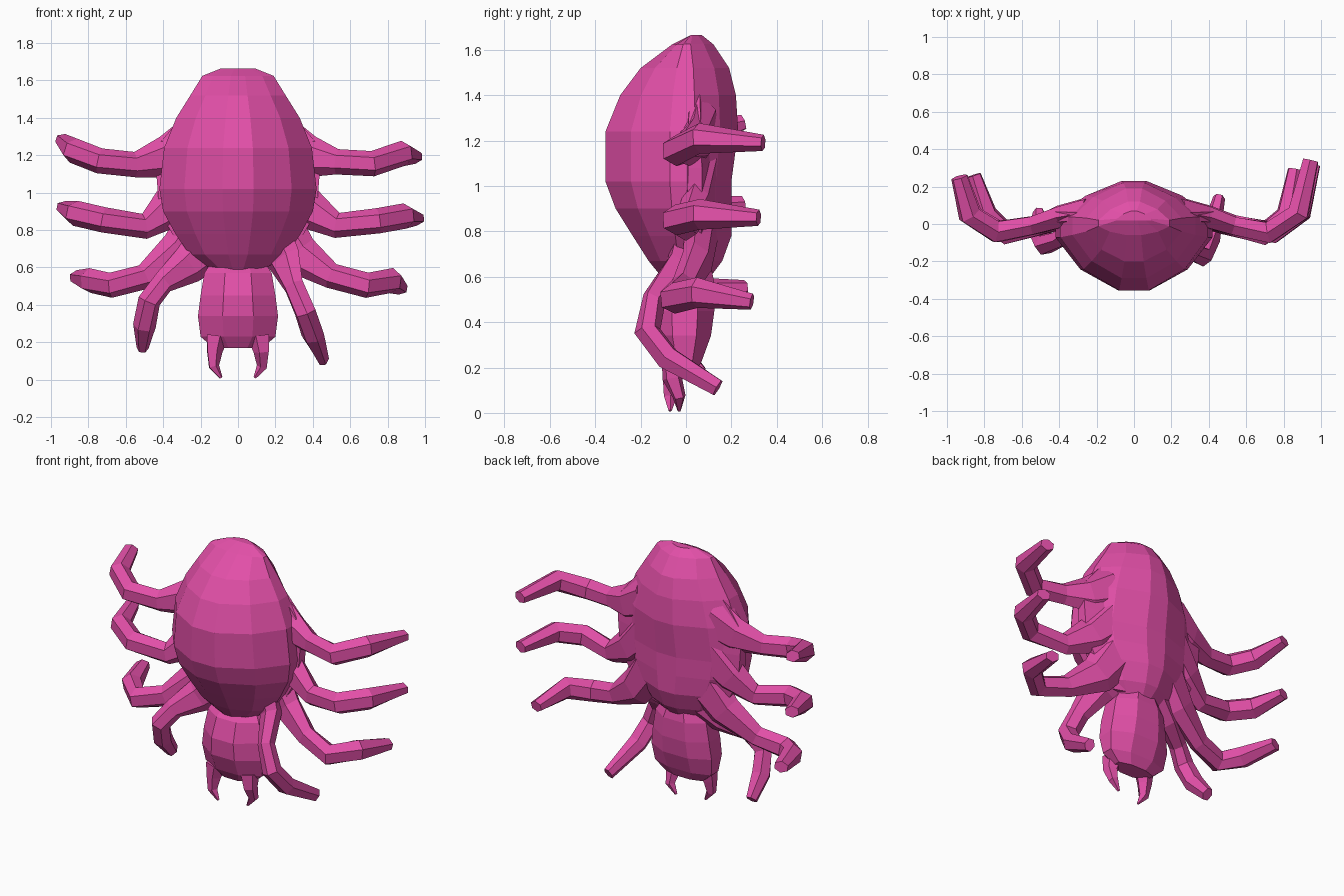
import bpy, bmesh, math
from mathutils import Vector

if "Cube" in bpy.data.objects:
    bpy.data.objects.remove(bpy.data.objects["Cube"])

pink = bpy.data.materials.new("pink")
pink.diffuse_color = (0.76, 0.078, 0.39, 1)
pink.use_nodes = True
pink.node_tree.nodes["Principled BSDF"].inputs["Base Color"].default_value = pink.diffuse_color


def skin(name, rings):
    """Flat-shaded closed surface through equal-sized rings of points."""
    bm = bmesh.new()
    rows = [[bm.verts.new(p) for p in ring] for ring in rings]
    n = len(rows[0])
    for a, b in zip(rows, rows[1:]):
        for i in range(n):
            j = (i + 1) % n
            bm.faces.new((a[i], a[j], b[j], b[i]))
    bm.faces.new(rows[0])
    bm.faces.new(rows[-1])
    bmesh.ops.recalc_face_normals(bm, faces=bm.faces)
    me = bpy.data.meshes.new(name)
    bm.to_mesh(me)
    bm.free()
    me.materials.append(pink)
    ob = bpy.data.objects.new(name, me)
    bpy.context.collection.objects.link(ob)
    return ob


def shell(name, levels, sides, mid, front_pow, back_pow):
    """Stacked ovals: z, half width, front y, back y. Powers over 1 slim them."""
    rings = []
    k = 1 / math.cos(math.pi / sides)
    for z, w, front, back in levels:
        m = min(max(mid, front), back)
        ring = []
        for i in range(sides):
            a = 2 * math.pi * (i + 0.5) / sides
            c, s = math.cos(a), math.sin(a)
            e = back_pow if s > 0 else front_pow
            x = math.copysign(min(1, abs(c) * k) ** e, c) * w
            depth = (back - m) if s > 0 else (m - front)
            y = math.copysign(min(1, abs(s) * k) ** e, s) * depth
            ring.append((x, m + y, z))
        rings.append(ring)
    return skin(name, rings)


def limb(name, path, sides=6):
    """Tapered tube: x, y, z, radius up, radius sideways."""
    pts = [Vector(p[:3]) for p in path]
    up = Vector((0, 0, 1))
    rings = []
    for i, p in enumerate(pts):
        t = (pts[min(i + 1, len(pts) - 1)] - pts[max(i - 1, 0)]).normalized()
        up = (up - t * up.dot(t)).normalized()
        side = t.cross(up)
        ru, rs = path[i][3:]
        rings.append([p + up * ru * math.cos(2 * math.pi * k / sides)
                      + side * rs * math.sin(2 * math.pi * k / sides)
                      for k in range(sides)])
    return skin(name, rings)


# Big rounded abdomen, slimmer at the back
shell("abdomen", [
    (1.665, .09, .02, .07), (1.625, .19, -.06, .12), (1.52, .255, -.20, .19),
    (1.40, .33, -.29, .22), (1.24, .395, -.355, .23), (1.02, .42, -.355, .20),
    (.90, .40, -.31, .20), (.78, .335, -.235, .20), (.67, .26, -.165, .16),
    (.59, .14, -.10, .10)], 12, 0, 1.22, 1.35)

# Tapering rim the legs grow out of, filling the gaps between their roots
shell("leg_rim", [
    (1.42, .29, .00, .12), (1.24, .44, -.02, .14), (1.08, .435, -.02, .15),
    (.90, .42, -.03, .15), (.76, .34, -.03, .14), (.62, .20, -.02, .10)], 8, .03, 1, 1.25)

# Head
shell("head", [
    (.65, .13, -.04, .11), (.57, .18, -.12, .125), (.45, .20, -.16, .125),
    (.34, .214, -.155, .11), (.23, .20, -.11, .07), (.17, .13, -.07, .04)], 8, 0, 1.08, 1)

# Curved fangs
for side, x, y in (("left", -1, -.07), ("right", 1, -.03)):
    limb(side + "_fang", [
        (x * .115, -.05, .23, .065, .06), (x * .128, -.06, .15, .045, .045),
        (x * .13, y, .07, .03, .03), (x * .09, y, .01, .008, .008)], 5)

# Legs: broad webbed root, elbow, then a curl towards the back
radii = [(.15, .08), (.115, .065), (.068, .055), (.068, .065), (.068, .064), (.036, .046)]
legs = {
    "left_leg_1": [(-.22, .07, 1.27), (-.38, .04, 1.19), (-.55, -.01, 1.15),
                   (-.74, -.04, 1.17), (-.88, .05, 1.225), (-.935, .25, 1.28)],
    "left_leg_2": [(-.20, .08, 1.08), (-.36, .05, .92), (-.50, .00, .82),
                   (-.72, -.04, .855), (-.87, .05, .89), (-.93, .25, .92)],
    "left_leg_3": [(-.16, .08, .88), (-.31, .05, .69), (-.50, -.01, .55),
                   (-.68, -.05, .505), (-.79, .05, .53), (-.86, .26, .55)],
    "left_leg_4": [(-.15, .04, .72), (-.27, .00, .61), (-.40, -.08, .52),
                   (-.475, -.11, .42), (-.50, -.05, .29), (-.51, .06, .17)],
    "right_leg_1": [(.22, .07, 1.27), (.38, .04, 1.19), (.53, -.01, 1.165),
                    (.72, -.045, 1.155), (.88, .06, 1.21), (.945, .34, 1.19)],
    "right_leg_2": [(.20, .08, 1.08), (.36, .05, .92), (.53, .00, .825),
                    (.75, -.045, .85), (.89, .06, .875), (.955, .32, .86)],
    "right_leg_3": [(.16, .08, .90), (.32, .05, .67), (.50, -.01, .555),
                    (.69, -.055, .505), (.82, .05, .53), (.865, .29, .49)],
    "right_leg_4": [(.15, .04, .80), (.25, -.02, .64), (.30, -.14, .50),
                    (.36, -.17, .36), (.40, -.08, .24), (.455, .14, .11)],
}
for name, path in legs.items():
    k = 0.9 if name.endswith("4") else 1
    limb(name, [p + (a * k, b * k) for p, (a, b) in zip(path, radii)])
